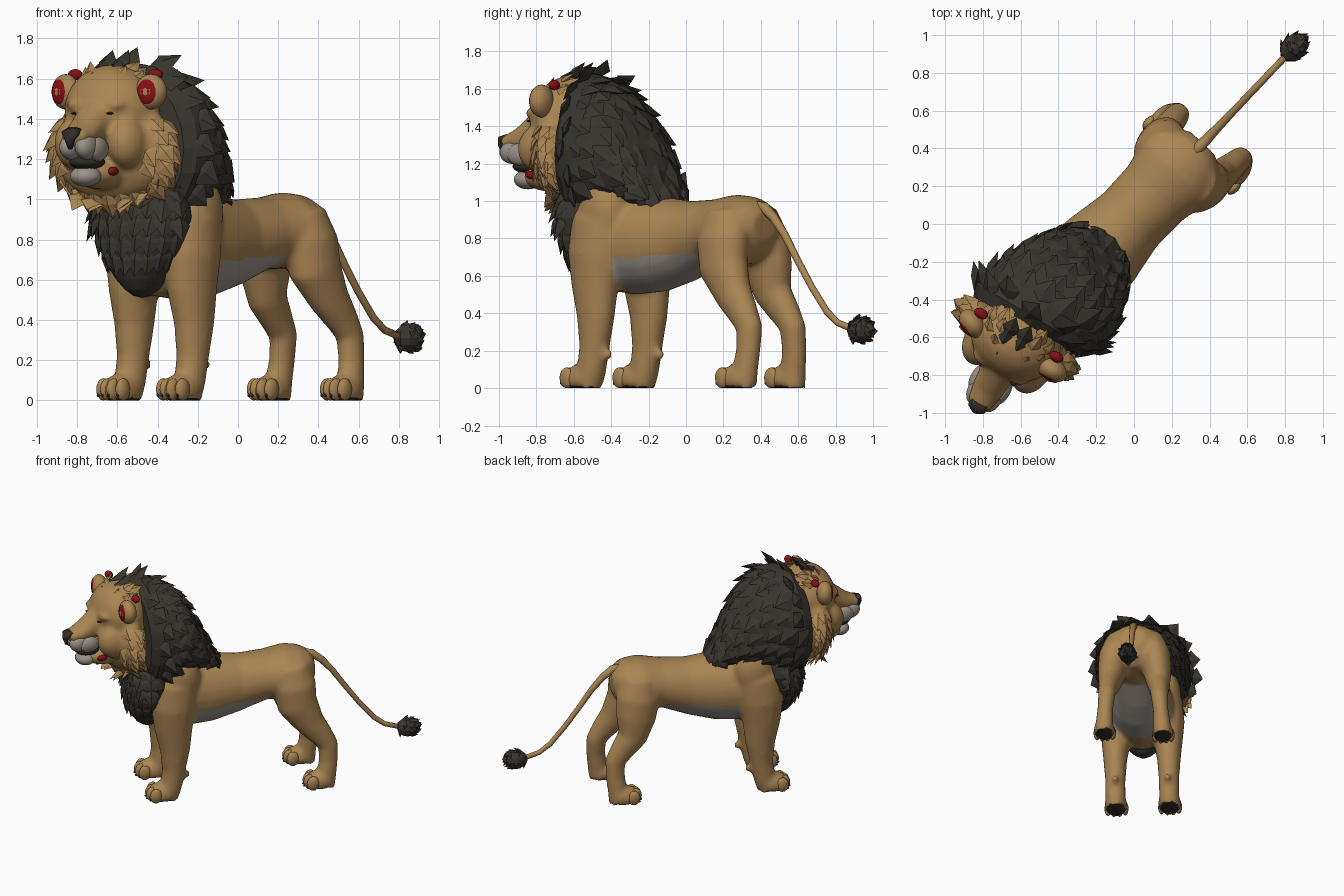
import bpy, bmesh, math, random
from mathutils import Matrix, Vector

if "Cube" in bpy.data.objects:
    bpy.data.objects.remove(bpy.data.objects["Cube"])

random.seed(4)


def material(name, rgb):
    m = bpy.data.materials.new(name)
    m.diffuse_color = (*rgb, 1)
    m.use_nodes = True
    m.node_tree.nodes["Principled BSDF"].inputs["Base Color"].default_value = m.diffuse_color
    return m


TAN = material("tan fur", (0.40, 0.235, 0.085))
DARK = material("dark mane", (0.042, 0.035, 0.027))
PALE = material("pale grey fur", (0.33, 0.285, 0.25))
RED = material("red inner ear", (0.24, 0.005, 0.008))
BLACK = material("black", (0.03, 0.025, 0.02))

# Local frames: x runs forward, y to the animal's left, z up
BODY = Matrix.Translation((-0.022, 0.021, 0)) @ Matrix.Rotation(math.atan2(-0.725, -0.69), 4, 'Z')
HEAD = Matrix.Translation((-0.625, -0.615, 0)) @ Matrix.Rotation(math.atan2(-0.866, -0.5), 4, 'Z')


def ball(bm, c, r, rot=None, seg=20):
    m = Matrix.Translation(c) @ (rot or Matrix()) @ Matrix.Diagonal((*r, 1))
    return bmesh.ops.create_uvsphere(bm, u_segments=seg, v_segments=max(6, seg * 2 // 3), radius=1, matrix=m)


def tube(bm, pts, n=16, upright=False):
    """Loft of ellipses; each point is x, y, z, side radius, other radius."""
    rings = []
    for i, (x, y, z, a, b) in enumerate(pts):
        p, q = pts[max(i - 1, 0)], pts[min(i + 1, len(pts) - 1)]
        t = Vector((q[0] - p[0], 0, q[2] - p[2])).normalized()
        v = Vector((0, 0, 1)) if upright else t.cross(Vector((0, 1, 0)))
        rings.append([bm.verts.new(Vector((x, y, z)) + Vector((0, a * math.cos(k), 0)) + v * b * math.sin(k))
                      for k in (2 * math.pi * j / n for j in range(n))])
    for r, s in zip(rings, rings[1:]):
        for j in range(n):
            bm.faces.new((r[j], r[(j + 1) % n], s[(j + 1) % n], s[j]))
    bm.faces.new(rings[0])
    bm.faces.new(rings[-1])


def leaf(bm, p, n, d, length, w, h):
    """Pointed, ridged lock of hair lying on a surface."""
    d = (d - n * d.dot(n)).normalized()
    s = n.cross(d)
    mid = p + d * length * 0.5
    v = [bm.verts.new(c) for c in (p, mid + s * w, mid - s * w, mid + n * h, mid - n * h, p + d * length + n * h * 0.7)]
    for f in ((0, 1, 3), (0, 3, 2), (1, 5, 3), (3, 5, 2), (0, 4, 1), (0, 2, 4), (1, 4, 5), (4, 2, 5)):
        bm.faces.new([v[i] for i in f])


def finish(name, bm, mats, frame, smooth=True, voxel=None):
    bmesh.ops.recalc_face_normals(bm, faces=bm.faces)
    me = bpy.data.meshes.new(name)
    bm.to_mesh(me)
    bm.free()
    ob = bpy.data.objects.new(name, me)
    bpy.context.collection.objects.link(ob)
    if voxel:  # melt overlapping forms into one skin
        r = ob.modifiers.new("melt", 'REMESH')
        r.mode, r.voxel_size = 'VOXEL', voxel
        s = ob.modifiers.new("soften", 'SMOOTH')
        s.factor, s.iterations = 0.5, 5
        me = bpy.data.meshes.new_from_object(ob.evaluated_get(bpy.context.evaluated_depsgraph_get()))
        ob.modifiers.clear()
        ob.data = me
    me.materials.clear()
    for m in mats:
        me.materials.append(m)
    for p in me.polygons:
        p.use_smooth = smooth
    ob.matrix_world = frame
    return ob


# Torso and legs
bm = bmesh.new()
tube(bm, [(-0.56, 0, 0.87, 0.09, 0.08), (-0.52, 0, 0.855, 0.16, 0.14), (-0.45, 0, 0.845, 0.215, 0.18),
          (-0.35, 0, 0.845, 0.24, 0.19), (-0.2, 0, 0.83, 0.205, 0.18), (0, 0, 0.785, 0.2, 0.215),
          (0.2, 0, 0.77, 0.235, 0.255), (0.4, 0, 0.78, 0.26, 0.28), (0.58, 0, 0.82, 0.24, 0.30),
          (0.7, 0, 0.9, 0.18, 0.25)], 24, True)
FORE = [(.46, .14, 1.05, .08, .12), (.49, .18, .9, .13, .17), (.51, .195, .72, .13, .165), (.51, .2, .55, .11, .14),
        (.50, .205, .38, .09, .11), (.51, .205, .22, .078, .085), (.53, .205, .1, .078, .08), (.56, .205, .0, .075, .085)]
HIND = [(-.37, .1, .95, .12, .13), (-.39, .15, .8, .125, .16), (-.41, .17, .65, .112, .15), (-.47, .185, .5, .088, .11),
        (-.55, .195, .4, .073, .088), (-.60, .2, .32, .066, .075), (-.60, .21, .2, .06, .07),
        (-.585, .218, .1, .066, .072), (-.575, .22, .0, .068, .075)]
paws = []
for side in (1, -1):
    for path, px, py, r in ((FORE, 0.59, 0.205, (0.12, 0.088, 0.085)), (HIND, -0.535, 0.222, (0.115, 0.08, 0.08))):
        off = -0.03 * side if path is HIND else 0
        tube(bm, [(x + (off if z < 0.6 else 0), y * side, z, a, b) for x, y, z, a, b in path])
        ball(bm, (px + off, py * side, 0.05), r)
        paws.append((px + off, py * side, r))
    ball(bm, (0.42, 0.2 * side, 0.18), (0.035, 0.025, 0.03))
    ball(bm, (0.46, 0.185 * side, 0.94), (0.15, 0.115, 0.19))
for v in bm.verts:
    v.co.z = max(v.co.z, 0)
body = finish("body_and_legs", bm, [TAN, PALE, BLACK], BODY, voxel=0.018)
for p in body.data.polygons:
    c = p.center
    if -0.2 < c.x < 0.36 and 0.45 < c.z < 0.72 and abs(c.y) < 0.24 and p.normal.z < -0.3:
        p.material_index = 1   # pale belly
    elif c.z < 0.015 and p.normal.z < -0.5:
        p.material_index = 2   # soles

# Toes and claws
bm, claws = bmesh.new(), bmesh.new()
for px, py, r in paws:
    for k in (-1.5, -0.5, 0.5, 1.5):
        x, y = px + r[0] * (0.76 - 0.16 * abs(k)), py + k * r[1] * 0.5
        ball(bm, (x, y, 0.055), (0.046, 0.026, 0.056), seg=12)
        ball(claws, (x + 0.037, y, 0.026), (0.012, 0.006, 0.009), seg=8)
for v in bm.verts:
    v.co.z = max(v.co.z, 0)
finish("toes", bm, [TAN], BODY)
finish("claws", claws, [BLACK], BODY)

# Tail with dark tuft
bm = bmesh.new()
tube(bm, [(x, 0, z, r, r) for x, z, r in ((-.48, .97, .035), (-.55, .965, .03), (-.62, .91, .026), (-.7, .82, .022),
     (-.79, .69, .02), (-.9, .54, .019), (-1.01, .41, .019), (-1.09, .35, .018), (-1.22, .31, .018))], 10)
finish("tail", bm, [TAN], BODY)
bm = bmesh.new()
ball(bm, (-1.26, 0, 0.31), (0.085, 0.068, 0.07), seg=10)
bm.normal_update()
for f in list(bm.faces):
    if random.random() < 0.5:
        leaf(bm, f.calc_center_median() - f.normal * 0.01, f.normal.copy(), Vector((-1, 0, 0.15)), 0.065, 0.028, 0.014)
finish("tail_tuft", bm, [DARK], BODY, False)

# Mane: core form covered with broad locks sweeping back and down, front edge turned with the head
bm = bmesh.new()
MANE = ((.17, 1.05, .95, .1), (.23, 1.17, .95, .18), (.3, 1.31, .95, .24), (.38, 1.45, .95, .29), (.46, 1.55, .94, .325),
        (.55, 1.63, .92, .355), (.64, 1.67, .87, .365), (.72, 1.68, .84, .36), (.78, 1.63, .87, .32))
tube(bm, [(x, 0, (t + b) / 2, w, (t - b) / 2) for x, t, b, w in MANE], 20, True)
for v in bm.verts:
    v.co.x -= 0.25 * v.co.y * max(0, v.co.x - 0.3) / 0.45
bmesh.ops.recalc_face_normals(bm, faces=bm.faces)
for f in list(bm.faces):
    c, n = f.calc_center_median(), f.normal.copy()
    if len(f.verts) == 4 and c.z > 1.07:
        c += Vector((random.uniform(-.02, .02), random.uniform(-.02, .02), 0))
        leaf(bm, c - n * 0.012, n, Vector((-1, 0, -0.6)), random.uniform(.16, .2), 0.075, 0.024)
finish("mane", bm, [DARK], BODY, False)

# Chest mane, narrowing downwards
bm = bmesh.new()
ball(bm, (0.66, 0, 0.87), (0.19, 0.3, 0.36), seg=20)
for v in bm.verts:
    v.co.y *= 1 - 0.45 * max(0, 0.9 - v.co.z) / 0.4
bm.normal_update()
for f in list(bm.faces):
    c, n = f.calc_center_median(), f.normal.copy()
    if c.z > 0.74 and n.x > 0.0:
        leaf(bm, c - n * 0.012, n, Vector((-0.1, -1.5 * c.y, -1)), random.uniform(.13, .18), 0.06, 0.022)
finish("chest_mane", bm, [DARK], BODY, False)

# Head skin: skull, bridge, brows, cheeks, jaw
bm = bmesh.new()
ball(bm, (0, 0, 1.44), (0.21, 0.25, 0.23))
ball(bm, (0, 0, 1.26), (0.14, 0.34, 0.27))
tube(bm, [(0.1, 0, 1.42, 0.13, 0.13), (0.22, 0, 1.365, 0.095, 0.09), (0.31, 0, 1.325, 0.085, 0.065),
          (0.4, 0, 1.305, 0.065, 0.045)])
ball(bm, (0.12, 0, 1.13), (0.16, 0.12, 0.08))
for s in (1, -1):
    ball(bm, (0.15, 0.1 * s, 1.47), (0.06, 0.07, 0.035))
    ball(bm, (0.1, 0.15 * s, 1.28), (0.13, 0.1, 0.13))
finish("head", bm, [TAN], HEAD, voxel=0.016)

# Cheek ruff and crown of tan locks
bm = bmesh.new()
ball(bm, (0, 0, 1.26), (0.14, 0.34, 0.27), seg=18)
ball(bm, (-0.02, 0, 1.44), (0.2, 0.25, 0.23), seg=14)
bm.normal_update()
shell = list(bm.faces)
for f in shell:
    c, n = f.calc_center_median(), f.normal.copy()
    if n.x > -0.6 and c.z < 1.47 and (abs(c.y) > 0.2 or c.z < 1.08):
        leaf(bm, c - n * 0.008, n, Vector((-0.35, 2.5 * c.y, -1)), random.uniform(.13, .17), 0.055, 0.018)
    elif n.x > -0.3 and c.z > 1.56 and abs(c.y) > 0.06:
        leaf(bm, c - n * 0.008, n, Vector((-1, 2 * c.y, 0.6)), random.uniform(.1, .14), 0.04, 0.015)
bmesh.ops.delete(bm, geom=shell, context='FACES_ONLY')
finish("cheek_ruff", bm, [TAN], HEAD, False)

# Muzzle pads, chin, mouth, nose, eyes
pale, dark, red = bmesh.new(), bmesh.new(), bmesh.new()
ball(pale, (0.265, 0, 1.115), (0.075, 0.08, 0.052))
ball(dark, (0.25, 0, 1.185), (0.1, 0.085, 0.04))
tube(dark, [(0.385, 0, 1.348, 0.045, 0.012), (0.415, 0, 1.33, 0.052, 0.025), (0.425, 0, 1.3, 0.03, 0.02),
            (0.415, 0, 1.25, 0.01, 0.01)], 12)
for s in (1, -1):
    ball(pale, (0.33, 0.045 * s, 1.26), (0.08, 0.052, 0.062))
    ball(pale, (0.27, 0.075 * s, 1.25), (0.08, 0.04, 0.06))
    ball(dark, (0.2, 0.1 * s, 1.428), (0.014, 0.022, 0.006), seg=12)
ball(red, (0.18, 0.11, 1.14), (0.04, 0.02, 0.022), seg=12)
finish("muzzle_and_chin", pale, [PALE], HEAD)
finish("nose_mouth_eyes", dark, [BLACK], HEAD)
finish("mouth_corner", red, [RED], HEAD)

# Ears: forward-facing cups, red in front and a red fold behind the top
bm, red = bmesh.new(), bmesh.new()
for s, angle in ((1, 0), (-1, -0.4)):
    turn = Matrix.Rotation(angle, 4, 'Z')
    c = Vector((0.04, 0.245 * s, 1.535))
    ball(bm, c, (0.06, 0.085, 0.088), turn)
    ball(red, c + turn.to_3x3() @ Vector((0.041, 0, 0)), (0.018, 0.056, 0.062), turn)
    ball(red, c + Vector((-0.07, -0.015 * s, 0.085)), (0.028, 0.04, 0.028), seg=12)
finish("ears", bm, [TAN], HEAD)
finish("inner_ears", red, [RED], HEAD)

# Forelock
bm = bmesh.new()
for i in range(6):
    y = (i % 2 - 0.5) * 0.07 - 0.01
    p = Vector((0.17 - 0.07 * (i // 2), y, 1.56 + 0.04 * (i // 2)))
    leaf(bm, p, Vector((0.5, 0, 0.87)), Vector((-1, 2 * y, 0.5)), 0.17, 0.05, 0.03)
finish("forelock", bm, [DARK], HEAD, False)
